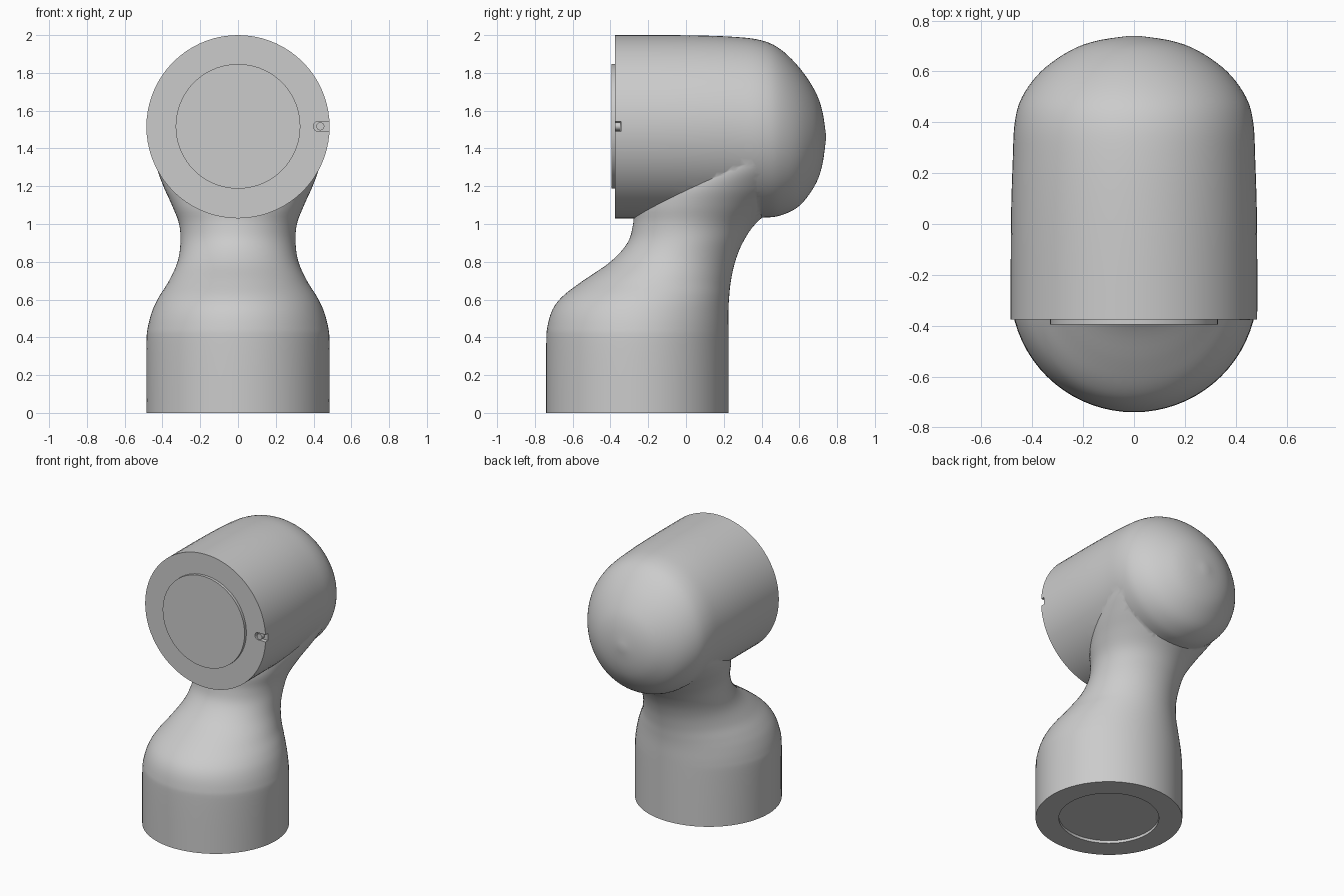
import bpy, bmesh, math
from mathutils import Vector, Matrix

if "Cube" in bpy.data.objects:
    bpy.data.objects.remove(bpy.data.objects["Cube"])

grey = bpy.data.materials.new("light grey")
grey.use_nodes = True
grey.diffuse_color = (0.6, 0.6, 0.6, 1)
grey.node_tree.nodes["Principled BSDF"].inputs["Base Color"].default_value = grey.diffuse_color
SIDES = 72


def finish(bm, name):
    bmesh.ops.recalc_face_normals(bm, faces=bm.faces)
    mesh = bpy.data.meshes.new(name)
    bm.to_mesh(mesh)
    bm.free()
    mesh.materials.append(grey)
    obj = bpy.data.objects.new(name, mesh)
    bpy.context.collection.objects.link(obj)
    return obj


def smooth_rows(rows, steps=5):
    """Catmull-Rom interpolation through rows of section values."""
    pts = [Vector(r) for r in rows]
    pts = [pts[0]] + pts + [pts[-1]]
    out = []
    for a, b, c, d in zip(pts, pts[1:], pts[2:], pts[3:]):
        for k in range(steps):
            t = k / steps
            out.append(b + (c - a) * t / 2 + (a * 2 - b * 5 + c * 4 - d) * t * t / 2
                       + (b * 3 - a - c * 3 + d) * t ** 3 / 2)
    return out + [pts[-1]]


def loft(name, rings):
    """Skin a stack of rings and cap both ends."""
    bm = bmesh.new()
    loops = [[bm.verts.new(p) for p in ring] for ring in rings]
    for lo, hi in zip(loops, loops[1:]):
        for i in range(SIDES):
            j = (i + 1) % SIDES
            bm.faces.new((lo[i], lo[j], hi[j], hi[i]))
    bm.faces.new(loops[0])
    bm.faces.new(loops[-1])
    return finish(bm, name)


def disc(name, radius, depth, centre, along_y=False):
    bm = bmesh.new()
    turn = Matrix.Rotation(math.pi / 2, 4, "X") if along_y else Matrix()
    bmesh.ops.create_cone(bm, cap_ends=True, segments=SIDES, radius1=radius, radius2=radius,
                          depth=depth, matrix=Matrix.Translation(centre) @ turn)
    return finish(bm, name)


def combine(target, other, operation):
    mod = target.modifiers.new(operation.lower(), "BOOLEAN")
    mod.operation, mod.object, mod.solver = operation, other, "EXACT"
    bpy.context.view_layer.objects.active = target
    bpy.ops.object.modifier_apply(modifier=mod.name)
    bpy.data.objects.remove(other)


angles = [2 * math.pi * i / SIDES for i in range(SIDES)]

# Base and neck: height, front y, back y, half width
neck_rows = [(0, -.74, .225, .485), (.36, -.74, .225, .485), (.46, -.733, .225, .476),
             (.55, -.705, .225, .45), (.62, -.65, .229, .415), (.7, -.545, .238, .365),
             (.8, -.40, .26, .32), (.9, -.31, .30, .305), (1, -.28, .367, .312),
             (1.1, -.27, .485, .35), (1.2, -.21, .615, .395), (1.3, -.05, .682, .43),
             (1.4, .08, .72, .44), (1.5, .2, .73, .4)]
neck = loft("arm_shell", [
    [(w * math.cos(a), (f + b) / 2 + (b - f) / 2 * math.sin(a), z) for a in angles]
    for z, f, b, w in smooth_rows(neck_rows)])

# Elbow barrel with domed back: y, radius, centre height
barrel_rows = [(-.375, .485, 1.515), (0, .484, 1.515), (.25, .477, 1.514), (.4, .469, 1.503),
               (.5, .44, 1.485), (.6, .366, 1.462), (.68, .255, 1.455), (.72, .15, 1.455),
               (.74, .02, 1.46)]
barrel = loft("elbow_barrel", [
    [(r * math.cos(a), y, c + r * math.sin(a)) for a in angles]
    for y, r, c in smooth_rows(barrel_rows)])
combine(neck, barrel, "UNION")

# Recess under the base
combine(neck, disc("base_recess", .33, .04, (0, -.258, 0)), "DIFFERENCE")

# Round-ended alignment slot in the barrel rim
combine(neck, disc("slot_end", .026, .06, (.425, -.375, 1.517), True), "DIFFERENCE")
bm = bmesh.new()
bmesh.ops.create_cube(bm, size=1, matrix=Matrix.Translation((.475, -.375, 1.517))
                      @ Matrix.Diagonal((.1, .06, .052, 1)))
combine(neck, finish(bm, "slot_channel"), "DIFFERENCE")

# Raised joint face and the pin in the slot
face = disc("joint_face", .33, .03, (0, -.38, 1.517), True)
pin = disc("alignment_pin", .021, .03, (.436, -.362, 1.517), True)

for obj in (neck, face, pin):
    bpy.ops.object.select_all(action="DESELECT")
    obj.select_set(True)
    bpy.context.view_layer.objects.active = obj
    bpy.ops.object.shade_smooth_by_angle(angle=math.radians(35))
